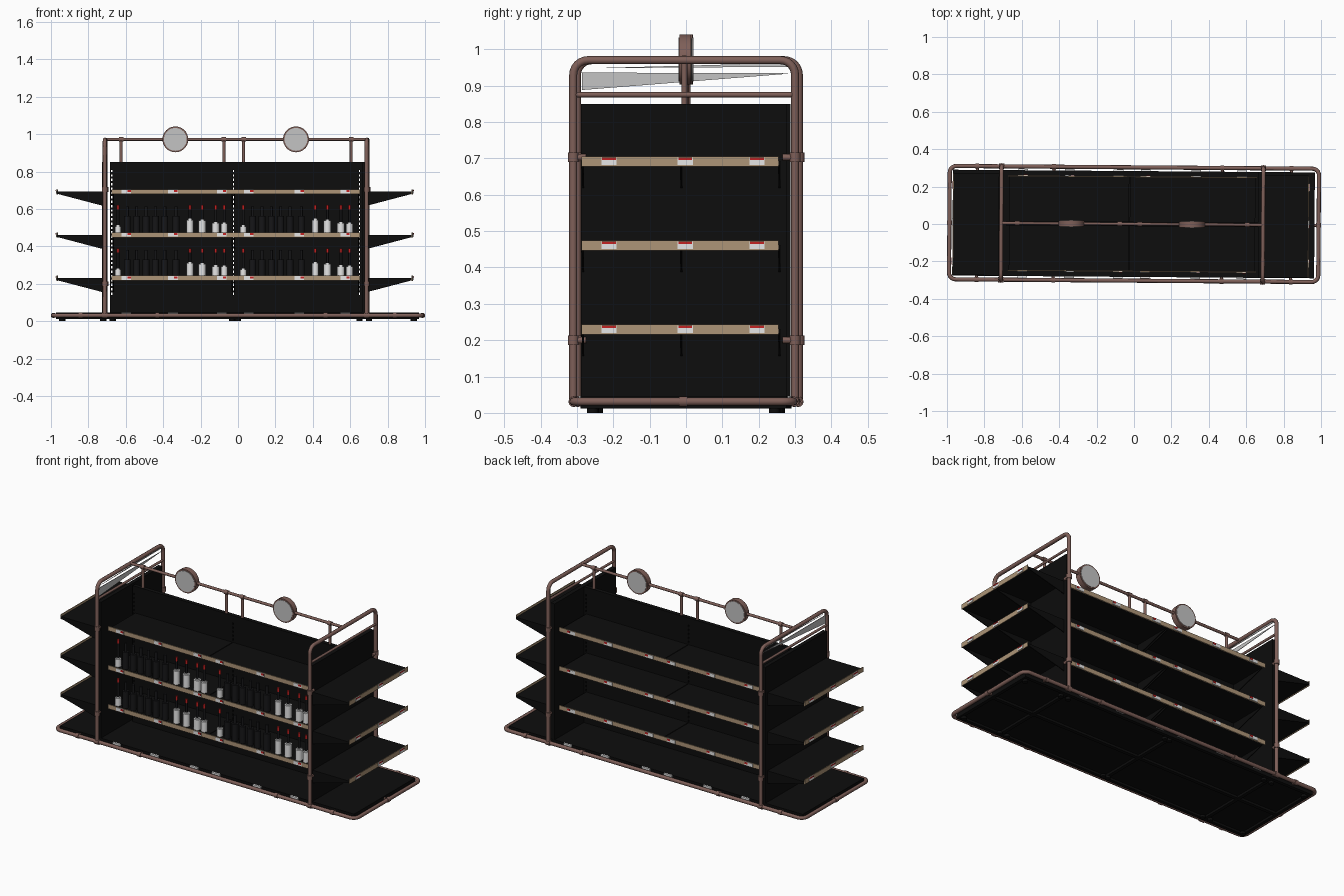
import bpy, bmesh, math
from mathutils import Matrix, Vector

if "Cube" in bpy.data.objects:
    bpy.data.objects.remove(bpy.data.objects["Cube"])

def mat(name, r, g, b):
    m = bpy.data.materials.new(name)
    m.diffuse_color = (r, g, b, 1)
    m.use_nodes = True
    m.node_tree.nodes["Principled BSDF"].inputs["Base Color"].default_value = m.diffuse_color
    return m

BLACK = mat("black_metal", 0.004, 0.004, 0.004)
BROWN = mat("brown_tube", 0.21, 0.115, 0.098)
TAN = mat("tan_strip", 0.42, 0.30, 0.185)
GREY = mat("grey_sign", 0.55, 0.55, 0.55)
WHITE = mat("white", 0.8, 0.8, 0.8)
RED = mat("red", 0.55, 0.015, 0.015)
DARK = mat("dark_bottle", 0.008, 0.008, 0.009)

def finish(name, bm, m, smooth=False):
    me = bpy.data.meshes.new(name)
    bmesh.ops.recalc_face_normals(bm, faces=bm.faces)
    bm.to_mesh(me)
    bm.free()
    me.materials.append(m)
    ob = bpy.data.objects.new(name, me)
    bpy.context.collection.objects.link(ob)
    if smooth:
        bpy.ops.object.select_all(action='DESELECT')
        ob.select_set(True)
        bpy.context.view_layer.objects.active = ob
        bpy.ops.object.shade_smooth_by_angle(angle=math.radians(40))
    return ob

def boxes(name, m, items):
    """Each item is x0, x1, y0, y1, z0, z1."""
    bm = bmesh.new()
    for x0, x1, y0, y1, z0, z1 in items:
        mx = Matrix.Translation(((x0+x1)/2, (y0+y1)/2, (z0+z1)/2)) @ Matrix.Diagonal((abs(x1-x0), abs(y1-y0), abs(z1-z0), 1))
        bmesh.ops.create_cube(bm, size=1, matrix=mx)
    return finish(name, bm, m)

def rods(name, m, items, seg=12):
    """Each item is start, end, radius."""
    bm = bmesh.new()
    for a, b, r in items:
        a, b = Vector(a), Vector(b)
        d = b - a
        mx = Matrix.Translation((a+b)/2) @ d.to_track_quat('Z', 'Y').to_matrix().to_4x4()
        bmesh.ops.create_cone(bm, cap_ends=True, segments=seg, radius1=r, radius2=r, depth=d.length, matrix=mx)
    return finish(name, bm, m, True)

def prisms(name, m, items):
    """Each item is a polygon of points and an extrusion vector."""
    bm = bmesh.new()
    for pts, ext in items:
        f = bm.faces.new([bm.verts.new(p) for p in pts])
        r = bmesh.ops.extrude_face_region(bm, geom=[f], use_keep_orig=True)
        bmesh.ops.translate(bm, vec=ext, verts=[v for v in r['geom'] if isinstance(v, bmesh.types.BMVert)])
    return finish(name, bm, m)

def tube(name, pts, r, cyclic):
    cu = bpy.data.curves.new(name, 'CURVE')
    cu.dimensions = '3D'
    cu.bevel_depth, cu.bevel_resolution, cu.use_fill_caps = r, 2, True
    sp = cu.splines.new('POLY')
    sp.points.add(len(pts) - 1)
    for p, co in zip(sp.points, pts):
        p.co = (*co, 1)
    sp.use_cyclic_u = cyclic
    ob = bpy.data.objects.new(name, cu)
    bpy.context.collection.objects.link(ob)
    bpy.ops.object.select_all(action='DESELECT')
    ob.select_set(True)
    bpy.context.view_layer.objects.active = ob
    bpy.ops.object.convert(target='MESH')
    ob.data.materials.clear()
    ob.data.materials.append(BROWN)
    bpy.ops.object.shade_smooth_by_angle(angle=math.radians(50))

def arc(cx, cy, r, a0):
    return [(cx + r*math.cos(math.radians(a0 + t*15)), cy + r*math.sin(math.radians(a0 + t*15))) for t in range(7)]

# base plinth with underside beams and feet
boxes("base", BLACK, [(-.97, .965, -.283, .283, .025, .046)]
      + [(-.97, .965, y-.01, y+.01, .012, .026) for y in (-.273, 0, .273)]
      + [(x-.01, x+.01, -.283, .283, .012, .026) for x in (-.96, -.7, -.03, .68, .955)])
rods("feet", BLACK, [((x, y, 0), (x, y, .014), .015) for x in (-.94, -.72, -.67, -.03, 0, .65, .7, .94) for y in (-.25, .25)])

# bumper rail around the base
X, Y, R = .987, .303, .035
loop = arc(X-R, Y-R, R, 0) + arc(-X+R, Y-R, R, 90) + arc(-X+R, -Y+R, R, 180) + arc(X-R, -Y+R, R, 270)
tube("base_rail", [(x, y, .031) for x, y in loop], .011, True)
mounts = []
for x in (-.84, -.43, .47, .84):
    for s in (-1, 1):
        mounts += [((x, s*.27, .031), (x, s*.303, .031), .008), ((x-.01, s*.303, .031), (x+.01, s*.303, .031), .014)]
for s in (-1, 1):
    mounts += [((s*.95, 0, .031), (s*.987, 0, .031), .008), ((s*.987, -.012, .031), (s*.987, .012, .031), .014)]
rods("base_rail_mounts", BROWN, mounts)

# end frames: bent tube, crossbar, collars
ENDS = ((-.71, -1, -.725, -.701), (.69, 1, .664, .69))
for x, s, p0, p1 in ENDS:
    side = "left" if s < 0 else "right"
    prof = [(.305, .031)] + arc(.265, .93, .04, 0) + arc(-.265, .93, .04, 90) + [(-.305, .031)]
    tube(side + "_end_frame", [(x, y, z) for y, z in prof], .011, False)
    fit = [((x, -.305, .875), (x, .305, .875), .007)]
    for sy in (-1, 1):
        for z in (.2, .703):
            fit += [((x, sy*.305, z-.013), (x, sy*.305, z+.013), .015), ((x, sy*.27, z), (x, sy*.31, z), .009)]
        fit.append(((x-.014, sy*.303, .031), (x+.014, sy*.303, .031), .015))
    rods(side + "_frame_fittings", BROWN, fit)
    boxes(side + "_end_panel", BLACK, [(p0, p1, -.284, .282, .04, .85)])

# thin sign infill in the left end frame
prisms("end_sign_panel", GREY, [
    ([(-.71, -.292, .888), (-.71, .292, .934), (-.71, -.292, .936)], (.003, 0, 0)),
    ([(-.71, -.27, .948), (-.71, .29, .952), (-.71, .26, .962)], (.003, 0, 0))])

# centre back panels with slotted uprights
UPR = (-.675, -.025, .65)
panels = [(-.685, -.678, -.012, .012, .04, .85), (-.672, -.028, -.012, .012, .04, .85),
          (-.022, .647, -.012, .012, .04, .85), (.653, .662, -.012, .012, .04, .85)]
for u in UPR:
    panels += [(u-.004, u+.004, -.012, .012, .04, .13), (u-.004, u+.004, -.012, .012, .81, .85)]
    panels += [(u-.004, u+.004, -.012, .012, .13 + i*.0234, .141 + i*.0234) for i in range(30)]
boxes("back_panels", BLACK, panels)

# shelves with tapered brackets, price strips and labels
LEVELS = (.231, .462, .693)
shelf, brackets, strips, labels, marks = [], [], [], [], []
LX = (-.595, -.345, -.085, .06, .33, .575)
for z in LEVELS:
    for s in (-1, 1):
        # long sides
        shelf += [(-.668, -.027, s*.012, s*.25, z-.012, z), (-.023, .648, s*.012, s*.25, z-.012, z)]
        strips.append((-.675, .655, s*.25, s*.255, z-.014, z+.012))
        for x in (-.668, -.033, -.02, .643):
            brackets.append(([(x, s*.012, z-.005), (x, s*.012, z-.075), (x, s*.245, z-.012), (x, s*.245, z-.005)], (.005, 0, 0)))
        for x in LX:
            labels.append((x-.026, x+.026, s*.255, s*.258, z-.010, z+.010))
            marks.append((x+.006, x+.024, s*.258, s*.2595, z-.002, z+.009))
    for x, s, p0, p1 in ENDS:
        # short ends
        xi, xo = (p0, -.965) if s < 0 else (p1, .93)
        shelf.append((xi, xo, -.28, .265, z-.012, z))
        strips.append((xo, xo + s*.004, -.28, .262, z-.016, z+.012))
        for y in (-.28, -.01, .26):
            brackets.append(([(xi, y, z-.005), (xi, y, z-.075), (xo, y, z-.012), (xo, y, z-.005)], (0, .005, 0)))
        for y in (-.205, .005, .202):
            labels.append((xo + s*.004, xo + s*.007, y-.021, y+.021, z-.011, z+.010))
            marks.append((xo + s*.007, xo + s*.0085, y-.019, y+.019, z+.002, z+.009))
for x in LX:
    for s in (-1, 1):
        labels.append((x-.026, x+.026, s*.283, s*.291, .028, .047))
boxes("shelves", BLACK, shelf)
prisms("shelf_brackets", BLACK, brackets)
boxes("price_strips", TAN, strips)
boxes("price_labels", WHITE, labels)
boxes("price_label_marks", RED, marks)

# top rail, its uprights and collars
rail = [((-.71, 0, .972), (.69, 0, .972), .008)]
for x in (-.625, -.075, .03, .605):
    rail += [((x, 0, .845), (x, 0, .972), .008), ((x-.012, 0, .972), (x+.012, 0, .972), .012)]
rods("top_rail", BROWN, rail)

# round signs: brown drum with a grey face on both sides
for i, x in enumerate((-.335, .31)):
    rods(f"round_sign_rim_{i+1}", BROWN, [((x, -.016, .972), (x, .016, .972), .069)], 40)
    rods(f"round_sign_face_{i+1}", GREY, [((x, -.018, .972), (x, .018, .972), .061)], 40)

# bottles on the two lower front shelves: body, neck and cap
white, dark, caps = [], [], []
for z in LEVELS[:2]:
    for ox in (0, .67):
        for x, h, r in ((-.64, .045, .017), (-.255, .08, .018), (-.19, .075, .02), (-.118, .062, .02), (-.072, .06, .018)):
            p = x + ox
            white += [((p, -.21, z), (p, -.21, z+h), r), ((p, -.21, z+h), (p, -.21, z+h+.006), r*.6)]
            dark.append(((p, -.21, z+h), (p, -.21, z+.135), .007))
            caps.append(((p, -.21, z+.135), (p, -.21, z+.158), .007))
        for x in (-.59, -.54, -.49, -.44, -.39, -.33):
            p = x + ox
            dark += [((p, -.21, z), (p, -.21, z+.10), .018), ((p, -.21, z+.10), (p, -.21, z+.15), .008)]
rods("white_bottles", WHITE, white)
rods("dark_bottles", DARK, dark)
rods("bottle_caps", RED, caps)

# the whole stand sits very slightly turned
turn = Matrix.Rotation(-.0075, 4, 'Z')
for ob in bpy.context.collection.objects:
    ob.data.transform(turn)
